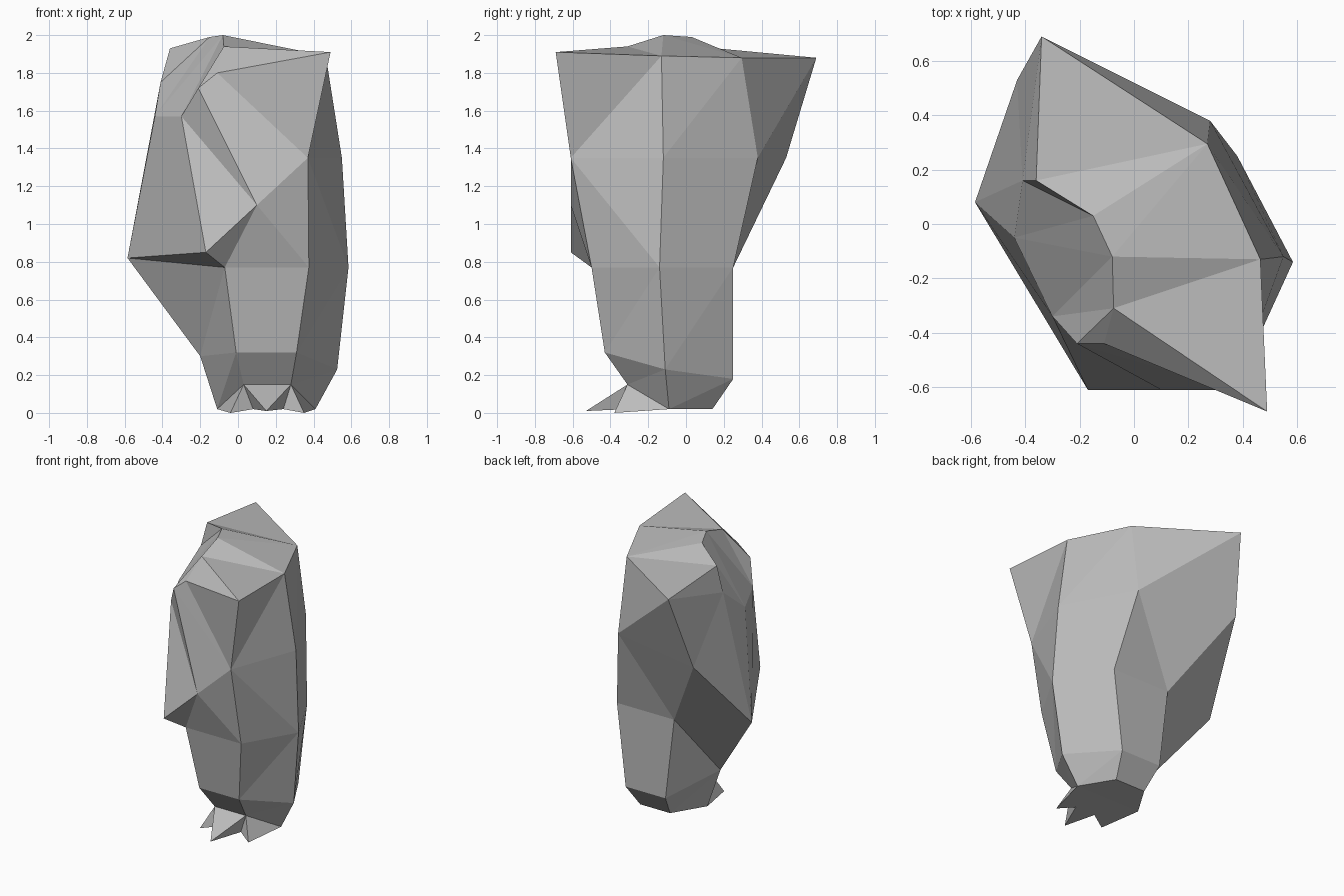
import bpy, bmesh

cube = bpy.data.objects.get("Cube")
if cube:
    bpy.data.objects.remove(cube, do_unlink=True)

# One plain grey for the whole figure
grey = bpy.data.materials.new("plain_grey")
grey.use_nodes = True
tone = (0.5, 0.5, 0.5, 1)
grey.diffuse_color = tone
grey.node_tree.nodes["Principled BSDF"].inputs["Base Color"].default_value = tone


def level(z, *outline):
    """Turn a flat outline into points at one height."""
    return [(x, y, z) for x, y in outline]


def band(upper, lower, panels, lean_right=True, exceptions=()):
    """Join two rings with triangle pairs, choosing the diagonal per panel."""
    faces = []
    for i in panels:
        j = (i + 1) % len(lower)
        if lean_right != (i in exceptions):
            faces += [(upper[i], upper[j], lower[i]), (upper[j], lower[j], lower[i])]
        else:
            faces += [(upper[i], upper[j], lower[j]), (upper[i], lower[j], lower[i])]
    return faces


def build(name, faces):
    """Weld a list of point-based faces into one flat-shaded solid."""
    bm = bmesh.new()
    welded = {}
    for face in faces:
        for point in face:
            if point not in welded:
                welded[point] = bm.verts.new(point)
        bm.faces.new([welded[point] for point in face])
    bmesh.ops.recalc_face_normals(bm, faces=bm.faces)
    mesh = bpy.data.meshes.new(name)
    bm.to_mesh(mesh)
    bm.free()
    mesh.materials.append(grey)
    obj = bpy.data.objects.new(name, mesh)
    bpy.context.collection.objects.link(obj)
    return obj


# Rings of the body, each running from the front left corner round the back
base = (level(.15, (.28, -.31))
        + level(.02, (.41, -.09), (.27, .14), (.03, .14), (-.11, -.09))
        + level(.15, (.03, -.31)))
hip = [(.31, -.43, .32), (.525, -.11, .23), (.31, .25, .18),
       (-.01, .25, .18), (-.2, -.11, .3), (-.01, -.43, .32)]
belly_tip = (-.585, .08, .82)
waist = (level(.77, (.375, -.5), (.585, -.14), (.38, .25), (-.08, .25))
         + [belly_tip] + level(.77, (-.07, -.5)))
shoulder = level(1.35, (.37, -.61), (.55, -.12), (.28, .38), (-.43, .53))
crown = [(.49, -.69, 1.91), (.465, -.13, 1.89), (.27, .295, 1.88), (-.34, .69, 1.88)]

# Chest points, brow ridge and sunken face rim
chest_high, chest_low = (.1, -.61, 1.1), (-.17, -.61, .85)
brow = [(-.11, -.44, 1.8), (-.075, -.31, 1.94), (-.08, -.12, 2),
        (-.15, .03, 1.99), (-.36, .16, 1.93)]
cheek_a, chin_a, chin_b, cheek_b = [(-.21, -.44, 1.72), (-.3, -.34, 1.57),
                                    (-.44, -.05, 1.57), (-.41, .16, 1.75)]

# Lower body and back
body = band(hip, base, range(6))
body += band(waist, hip, range(6), exceptions=(3,))
body += band(shoulder, waist, range(3), lean_right=False)
body += band(crown, shoulder, range(3))
body += [(base[1], base[2], base[3], base[4]), (base[0], base[1], base[4], base[5])]

# Chest and belly
body += [
    (chest_high, shoulder[0], waist[0]),
    (chest_high, waist[0], waist[5]),
    (chest_high, waist[5], chest_low),
    (chest_low, waist[5], belly_tip),
    (chin_a, chest_high, chest_low),
    (chin_a, cheek_a, chest_high),
    (chin_a, chest_low, belly_tip, chin_b),
    (cheek_a, brow[0], shoulder[0]),
    (cheek_a, shoulder[0], chest_high),
]

# Far flank
body += [
    (shoulder[3], belly_tip, waist[3]),
    (shoulder[3], cheek_b, belly_tip),
    (cheek_b, chin_b, belly_tip),
    (crown[3], shoulder[3], cheek_b),
    (crown[3], cheek_b, brow[4]),
]

# Top of the head
body += [
    (crown[0], shoulder[0], brow[0]),
    (crown[0], brow[0], brow[1]),
    (brow[0], cheek_a, brow[1]),
    (crown[0], brow[1], crown[1]),
    (brow[1], brow[2], crown[1]),
    (brow[2], crown[2], crown[1]),
    (brow[2], brow[3], crown[2]),
    (brow[3], brow[4], crown[2]),
    (brow[4], crown[3], crown[2]),
]

# Sunken face
body += [
    (cheek_b, brow[4], brow[3]),
    (cheek_b, brow[3], chin_b),
    (brow[3], brow[2], chin_b),
    (chin_b, brow[2], chin_a),
    (chin_a, brow[2], brow[1]),
    (chin_a, brow[1], cheek_a),
]
build("body", body)

# Foot with three pointed toes
toes = [base[1], (.35, -.38, 0), (.24, -.31, .02), (.15, -.53, .01),
        (.08, -.31, .02), (-.04, -.38, 0), base[4]]
ankle_l, ankle_r = base[0], base[5]
foot = [(ankle_l, toes[i], toes[i + 1]) for i in range(3)]
foot += [(ankle_r, toes[i], toes[i + 1]) for i in range(3, 6)]
foot += [(ankle_l, toes[3], ankle_r), (ankle_l, ankle_r, base[4], base[1]), tuple(toes)]
build("foot", foot)
